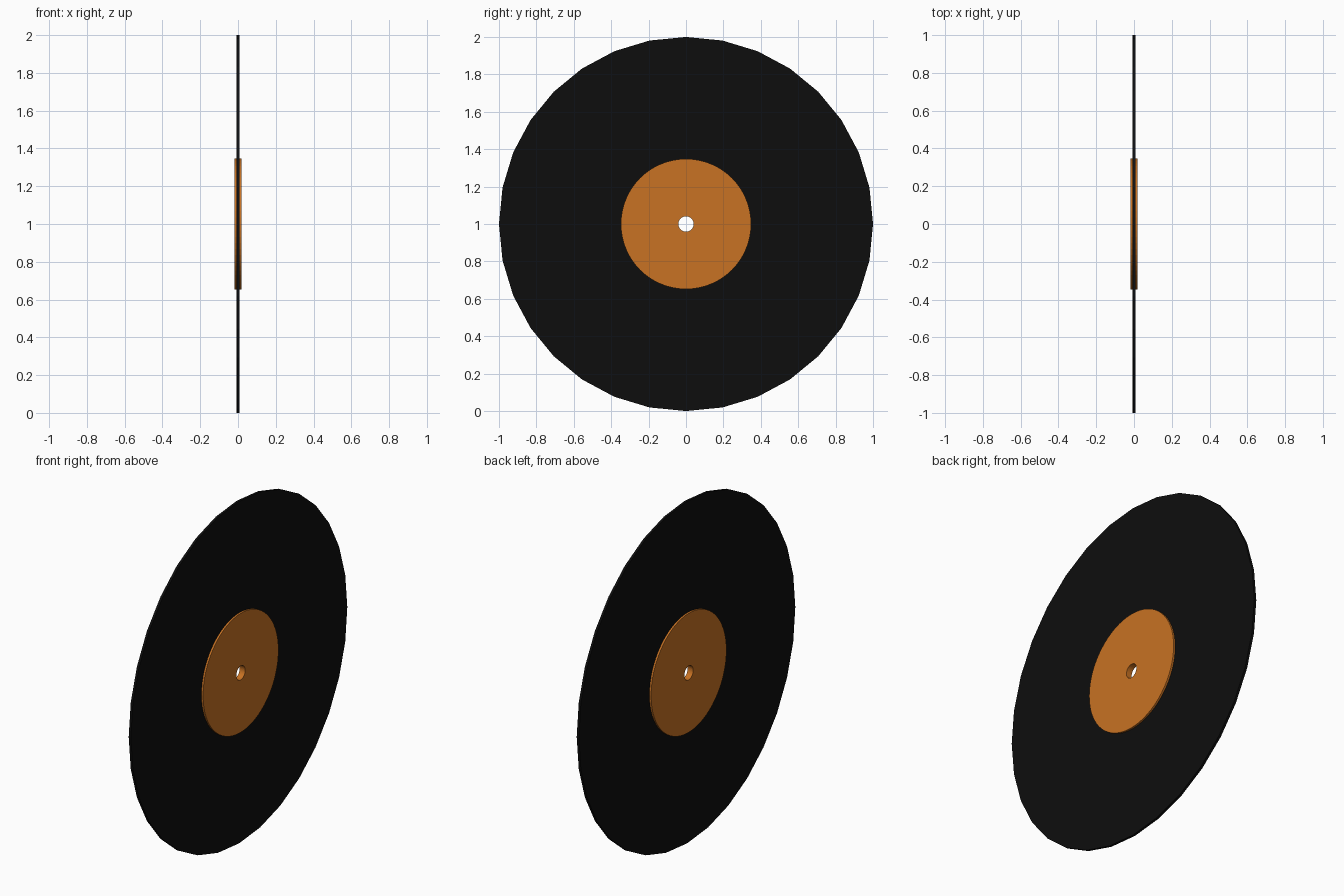
import bpy
import bmesh
from math import cos, sin, tau

cube = bpy.data.objects.get("Cube")
if cube:
    bpy.data.objects.remove(cube, do_unlink=True)


def make_material(name, color, roughness):
    mat = bpy.data.materials.new(name)
    mat.use_nodes = True
    mat.diffuse_color = color
    shader = mat.node_tree.nodes["Principled BSDF"]
    shader.inputs["Base Color"].default_value = color
    shader.inputs["Roughness"].default_value = roughness
    return mat


def make_ring(name, outer, inner, half, sides, mat):
    """Flat ring with a round hole, its axis along x."""
    bm = bmesh.new()
    section = [(outer, -half), (outer, half), (inner, half), (inner, -half)]
    loops = []
    for radius, x in section:
        angles = [tau * i / sides for i in range(sides)]
        loops.append([bm.verts.new((x, radius * sin(a), radius * cos(a))) for a in angles])
    for k, loop in enumerate(loops):
        following = loops[(k + 1) % len(loops)]
        for i in range(sides):
            j = (i + 1) % sides
            bm.faces.new((loop[i], loop[j], following[j], following[i]))
    bmesh.ops.recalc_face_normals(bm, faces=bm.faces)
    mesh = bpy.data.meshes.new(name)
    bm.to_mesh(mesh)
    bm.free()
    mesh.materials.append(mat)
    obj = bpy.data.objects.new(name, mesh)
    obj.location.z = 1
    bpy.context.collection.objects.link(obj)
    return obj


black = make_material("black vinyl", (0.004, 0.004, 0.004, 1), 0.4)
orange = make_material("orange paper", (0.58, 0.17, 0.017, 1), 0.7)

# Thin faceted disc, its hole hidden inside the label
make_ring("record_disc", 1.0, 0.05, 0.007, 32, black)

# Thicker round label showing on both sides, with the spindle hole
make_ring("center_label", 0.348, 0.041, 0.018, 64, orange)
